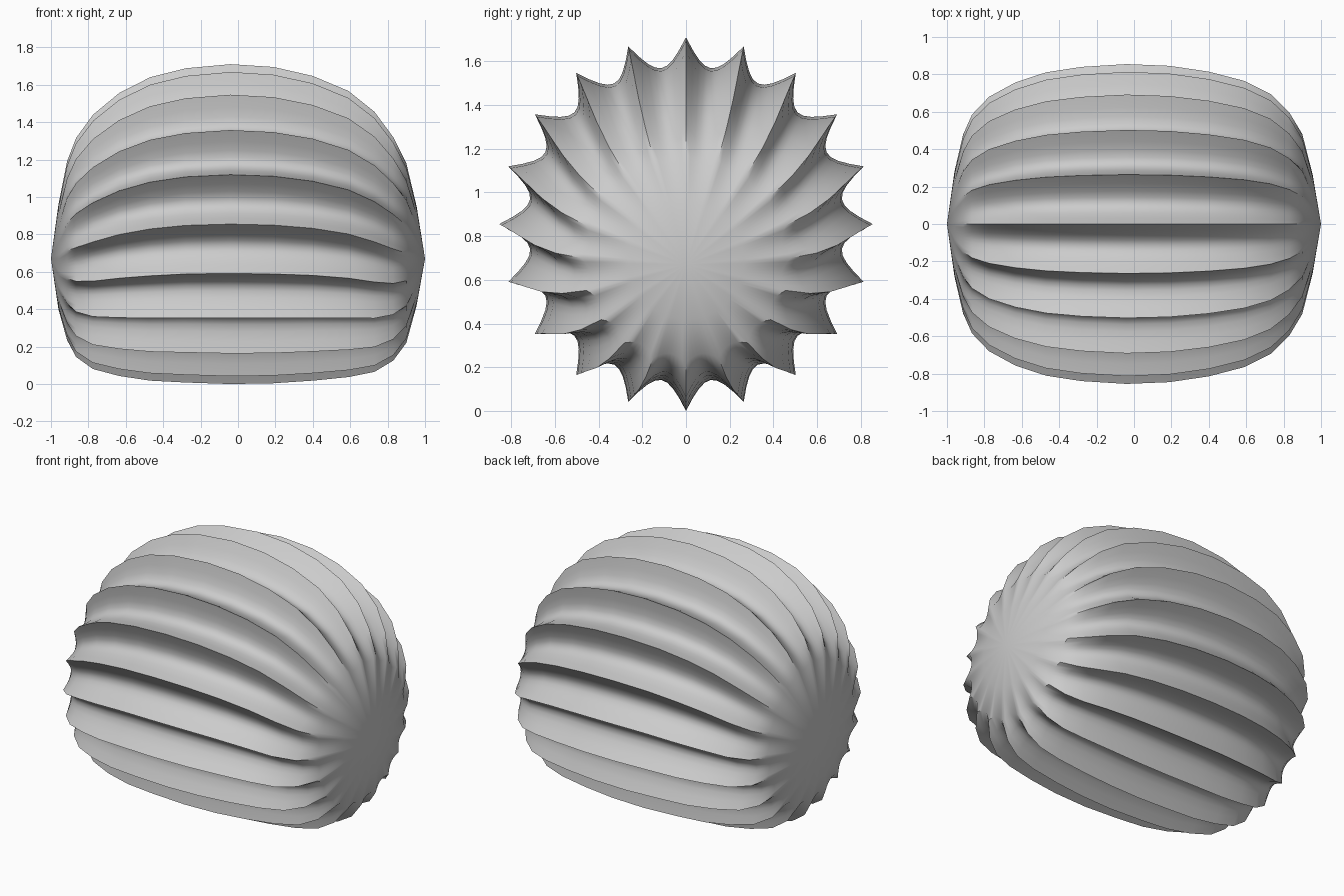
import bpy, bmesh, math

if "Cube" in bpy.data.objects:
    bpy.data.objects.remove(bpy.data.objects["Cube"])

RIDGES = 20      # sharp ribs around the x axis
SUB = 8          # segments per rib
DEPTH = 0.155    # groove depth relative to radius

# x, top z, bottom z of the rib crests along the length
STATIONS = [
    (-0.96, 0.96, 0.40), (-0.914, 1.19, 0.235), (-0.866, 1.315, 0.145),
    (-0.775, 1.44, 0.08), (-0.635, 1.556, 0.043), (-0.47, 1.64, 0.018),
    (-0.28, 1.688, 0.008), (-0.04, 1.71, 0.0), (0.19, 1.695, 0.004),
    (0.40, 1.647, 0.018), (0.59, 1.567, 0.037), (0.73, 1.455, 0.065),
    (0.83, 1.32, 0.125), (0.90, 1.18, 0.22), (0.955, 0.95, 0.42),
]


def smoothstep(a, b, v):
    t = max(0.0, min(1.0, (v - a) / (b - a)))
    return t * t * (3 - 2 * t)


def ring(bm, x, top, bottom):
    radius, centre = (top - bottom) / 2, (top + bottom) / 2
    depth = DEPTH * smoothstep(0.28, 0.68, radius)   # ribs fade out at the ends
    verts = []
    n = RIDGES * SUB
    for i in range(n):
        t = 1 - abs(1 - 2 * (i % SUB) / SUB)         # 0 on crest, 1 in groove
        r = radius * (1 - depth * (1 - (1 - t) ** 2))
        a = 2 * math.pi * i / n
        verts.append(bm.verts.new((x, r * math.sin(a), centre + r * math.cos(a))))
    return verts


# Ribbed body lofted through the stations, closed with a point at each end
bm = bmesh.new()
rings = [ring(bm, *s) for s in STATIONS]
n = RIDGES * SUB
for a, b in zip(rings, rings[1:]):
    for i in range(n):
        j = (i + 1) % n
        bm.faces.new((a[i], a[j], b[j], b[i]))
for x, loop in ((-1, rings[0]), (1, rings[-1])):
    pole = bm.verts.new((x, 0, 0.67))
    for i in range(n):
        bm.faces.new((loop[i], loop[(i + 1) % n], pole))
bmesh.ops.recalc_face_normals(bm, faces=bm.faces)

mesh = bpy.data.meshes.new("ribbed_body")
bm.to_mesh(mesh)
bm.free()
body = bpy.data.objects.new("ribbed_body", mesh)
bpy.context.collection.objects.link(body)
bpy.context.view_layer.objects.active = body
body.select_set(True)
bpy.ops.object.shade_smooth_by_angle(angle=math.radians(40))
